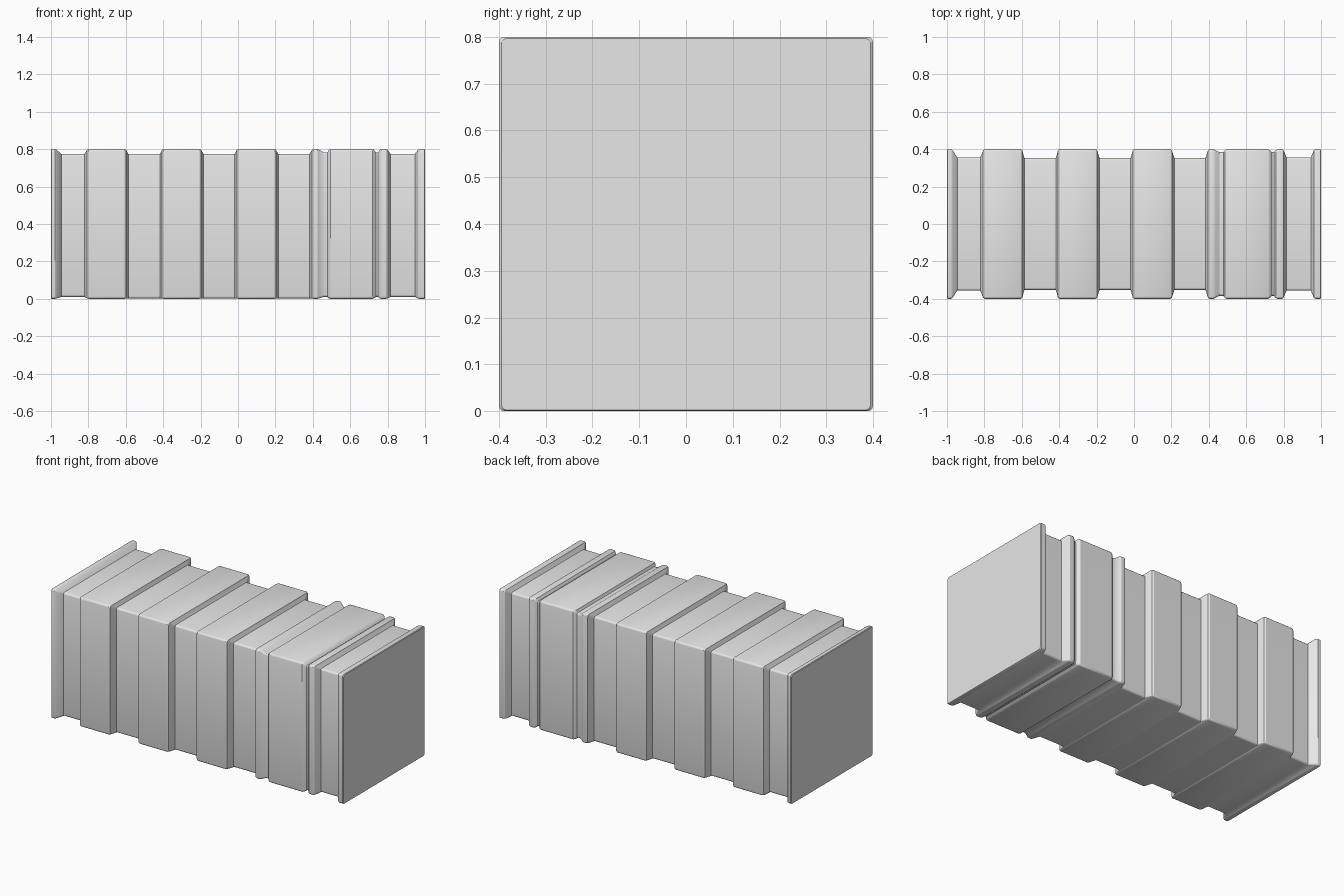
import bpy, bmesh, math

if "Cube" in bpy.data.objects:
    bpy.data.objects.remove(bpy.data.objects["Cube"])

# one plain grey material
grey = bpy.data.materials.new("light_grey")
grey.diffuse_color = (0.8, 0.8, 0.8, 1)
grey.use_nodes = True
grey.node_tree.nodes["Principled BSDF"].inputs["Base Color"].default_value = grey.diffuse_color

# section presets: half width, bottom z, top z
RIB = (0.40, 0.0, 0.80)
GROOVE = (0.352, 0.002, 0.774)      # wide middle grooves
END = (0.356, 0.010, 0.774)         # grooves next to the end flanges
DIP = (0.384, 0.010, 0.782)         # narrow notches
LIP = (0.395, 0.002, 0.797)         # softened rib edge


def ribs(x0, x1):
    """Rib with softened edges"""
    return [(x0, LIP), (x0 + 0.008, RIB), (x1 - 0.008, RIB), (x1, LIP)]


# stations along the length
stations = [(-1.0, LIP), (-0.996, RIB), (-0.978, RIB), (-0.970, LIP),
            (-0.945, END), (-0.822, END)]
stations += ribs(-0.806, -0.598) + [(-0.586, GROOVE), (-0.418, GROOVE)]
stations += ribs(-0.406, -0.198) + [(-0.184, GROOVE), (-0.018, GROOVE)]
stations += ribs(-0.006, 0.202) + [(0.216, GROOVE), (0.382, GROOVE)]
stations += ribs(0.396, 0.434) + [(0.458, DIP), (0.478, DIP)]
stations += ribs(0.486, 0.726) + [(0.738, DIP), (0.748, DIP)]
stations += ribs(0.758, 0.799) + [(0.816, END), (0.945, END)]
stations += [(0.962, LIP), (0.970, RIB), (0.996, RIB), (1.0, LIP)]


def section(half, z0, z1, r=0.012, steps=3):
    """Rounded rectangle in y and z"""
    pts = []
    corners = [(half - r, z1 - r, 0), (r - half, z1 - r, 90),
               (r - half, z0 + r, 180), (half - r, z0 + r, 270)]
    for cy, cz, start in corners:
        for i in range(steps + 1):
            a = math.radians(start + 90 * i / steps)
            pts.append((cy + r * math.cos(a), cz + r * math.sin(a)))
    return pts


# loft the body through all stations
bm = bmesh.new()
rings = [[bm.verts.new((x, y, z)) for y, z in section(*s)] for x, s in stations]
for a, b in zip(rings, rings[1:]):
    n = len(a)
    for i in range(n):
        j = (i + 1) % n
        bm.faces.new((a[i], a[j], b[j], b[i]))
bm.faces.new(rings[0])
bm.faces.new(rings[-1])
bmesh.ops.recalc_face_normals(bm, faces=bm.faces[:])

mesh = bpy.data.meshes.new("ribbed_body")
bm.to_mesh(mesh)
bm.free()
mesh.materials.append(grey)
body = bpy.data.objects.new("ribbed_body", mesh)
bpy.context.collection.objects.link(body)
bpy.context.view_layer.objects.active = body
body.select_set(True)
bpy.ops.object.shade_smooth_by_angle(angle=math.radians(32))
